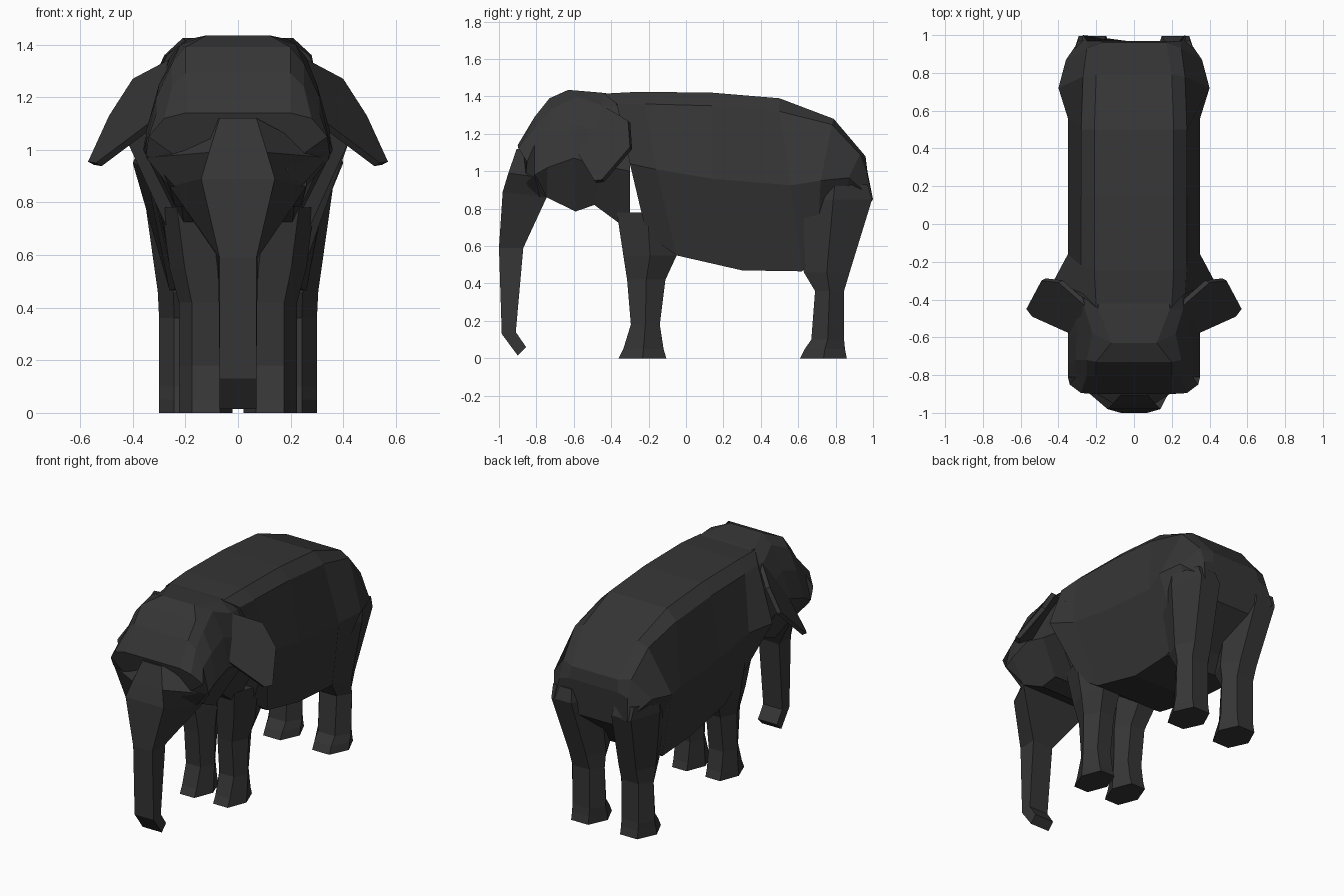
import bpy, bmesh
from mathutils import Vector

hide = bpy.data.materials.new("dark_grey_hide")
hide.diffuse_color = (0.036, 0.036, 0.036, 1)


def loft(name, rings):
    """Skin closed rings of equal length into a flat shaded, capped solid."""
    bm = bmesh.new()
    loops = [[bm.verts.new(p) for p in ring] for ring in rings]
    n = len(loops[0])
    for a, b in zip(loops, loops[1:]):
        for i in range(n):
            j = (i + 1) % n
            bm.faces.new((a[i], a[j], b[j], b[i]))
    bm.faces.new(loops[0])
    bm.faces.new(loops[-1])
    bmesh.ops.recalc_face_normals(bm, faces=bm.faces)
    me = bpy.data.meshes.new(name)
    bm.to_mesh(me)
    bm.free()
    me.materials.append(hide)
    ob = bpy.data.objects.new(name, me)
    bpy.context.collection.objects.link(ob)
    return ob


def mirrored(half):
    """Close a half profile across x = 0."""
    return list(half) + [(-x, y, z) for x, y, z in reversed(half)]


# Body: back edge, shoulder edge, flank, belly edge for each ring
body = [
    [(.20, -.44, 1.415), (.27, -.37, 1.36), (.425, -.30, 1.04), (.25, -.21, .66)],
    [(.21, -.25, 1.425), (.28, -.22, 1.36), (.35, -.16, 1.01), (.25, -.05, .55)],
    [(.21, .14, 1.42), (.28, .14, 1.35), (.35, .14, .96), (.24, .30, .47)],
    [(.21, .50, 1.39), (.28, .50, 1.32), (.35, .56, .925), (.26, .62, .465)],
    [(.20, .79, 1.28), (.27, .78, 1.25), (.40, .72, .95), (.24, .70, .56)],
    [(.17, .96, 1.08), (.25, .93, 1.09), (.36, .87, .965), (.20, .82, .66)],
    [(.18, .97, 1.0), (.25, .97, .98), (.27, 1.0, .85), (.18, .94, .76)],
]
loft("body", [mirrored(r) for r in body])

# Head: crown, temple, upper cheek, cheek, jaw for each ring
head = [
    [(.18, -.30, 1.40), (.25, -.30, 1.34), (.32, -.30, 1.2), (.36, -.30, 1.0), (.20, -.30, .68)],
    [(.19, -.45, 1.42), (.26, -.45, 1.35), (.31, -.45, 1.2), (.35, -.45, 1.03), (.22, -.49, .82)],
    [(.12, -.63, 1.435), (.22, -.58, 1.40), (.30, -.58, 1.25), (.35, -.60, 1.07), (.24, -.59, .785)],
    [(.20, -.73, 1.39), (.25, -.72, 1.33), (.31, -.72, 1.2), (.35, -.74, 1.02), (.26, -.745, .86)],
    [(.20, -.81, 1.29), (.25, -.80, 1.24), (.31, -.81, 1.14), (.35, -.81, .98), (.24, -.78, .86)],
    [(.20, -.90, 1.14), (.28, -.895, 1.12), (.34, -.85, 1.05), (.20, -.86, .95), (.16, -.82, .86)],
]
loft("head", [mirrored(r) for r in head])

# Trunk: front edge and back edge, flaring into the cheeks at the top
trunk = [
    [(.07, -.905, 1.12), (.10, -.80, 1.10)],
    [(.11, -.95, .99), (.35, -.80, .97)],
    [(.14, -.98, .89), (.26, -.745, .86)],
    [(.07, -1.0, .59), (.075, -.87, .59)],
    [(.07, -.985, .13), (.07, -.91, .14)],
    [(.07, -.90, .015), (.07, -.855, .06)],
]
loft("trunk", [mirrored(r) for r in trunk])


# Legs: six sided rings of (z, front y, back y, inner x, outer x)
def leg(name, side, levels):
    rings = []
    for z, yf, yb, xi, xo in levels:
        c, b = (yf + yb) / 2, (xo - xi) * .24
        pts = [(xi, c), (xi + b, yf), (xo - b, yf), (xo, c), (xo - b, yb), (xi + b, yb)]
        rings.append([(side * x, y, z) for x, y in pts])
    loft(name, rings)


front_leg = [(.78, -.37, -.04, .05, .29), (.55, -.335, -.05, .02, .26),
             (.42, -.315, -.11, .02, .225), (.18, -.295, -.14, .02, .225),
             (.05, -.335, -.12, .02, .225), (0, -.36, -.105, .02, .225)]
hind_leg = [(.93, .62, .97, .10, .36), (.85, .58, .995, .08, .36), (.46, .63, .875, .06, .305),
            (.36, .69, .845, .06, .30), (.10, .67, .845, .06, .30),
            (.05, .635, .85, .06, .30), (0, .61, .86, .06, .30)]

# Ears: flat outline slanting out and down, given a little thickness
ear = [Vector(p) for p in (
    (.23, -.57, 1.35), (.34, -.58, 1.10), (.54, -.49, .95), (.57, -.45, .955),
    (.49, -.30, 1.13), (.40, -.31, 1.27), (.24, -.45, 1.355))]
thick = Vector((-.022, .012, -.012))

for side, label in ((1, "left"), (-1, "right")):
    leg("front_leg_" + label, side, front_leg)
    leg("hind_leg_" + label, side, hind_leg)
    loft("ear_" + label, [[(side * p.x, p.y, p.z) for p in ear],
                          [(side * q.x, q.y, q.z) for q in (p + thick for p in ear)]])
